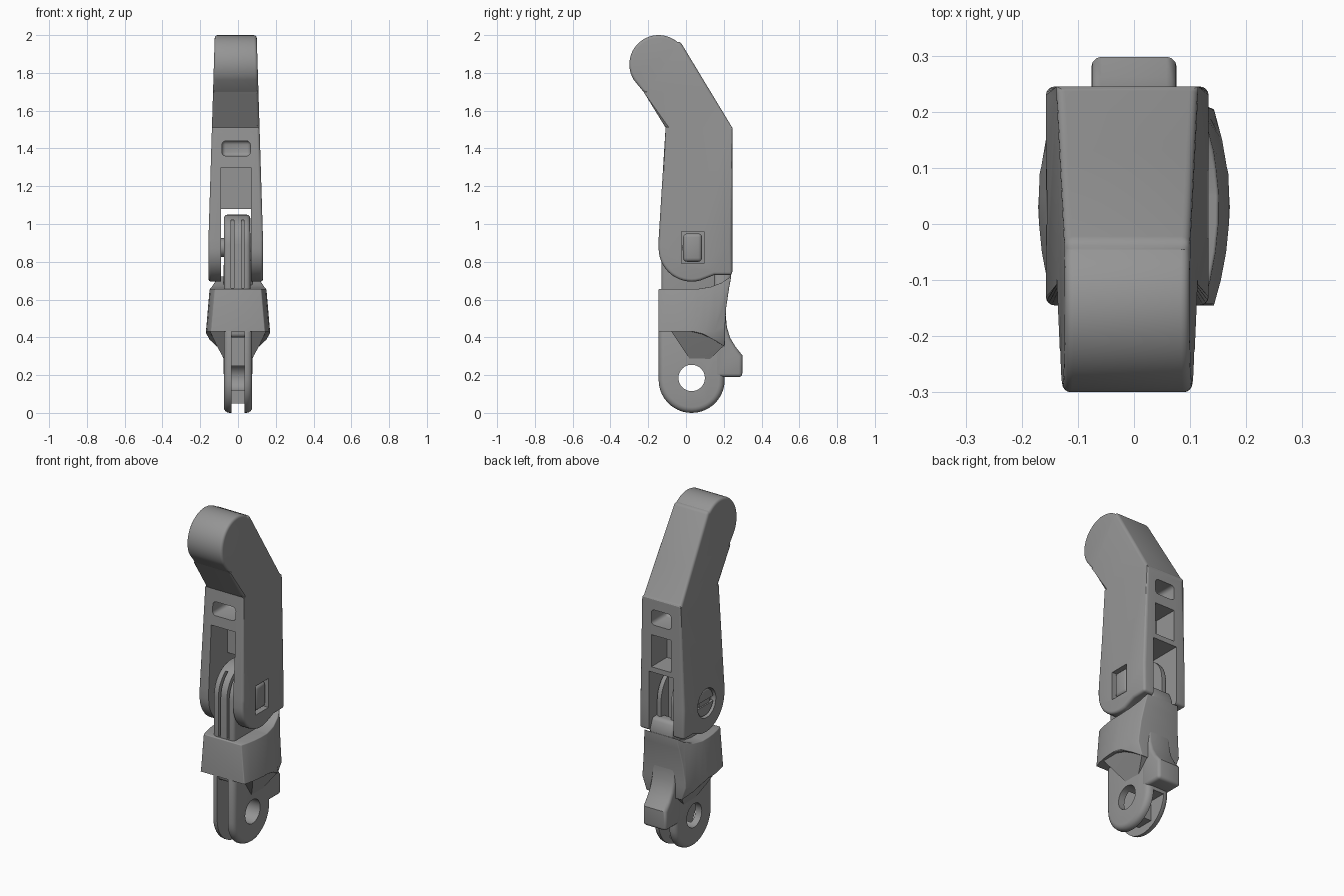
import bpy, bmesh, math

if "Cube" in bpy.data.objects:
    bpy.data.objects.remove(bpy.data.objects["Cube"])

grey = bpy.data.materials.new("grey plastic")
grey.diffuse_color = (0.3, 0.3, 0.3, 1)
grey.use_nodes = True
grey.node_tree.nodes["Principled BSDF"].inputs["Base Color"].default_value = grey.diffuse_color


def arc(cy, cz, r, a0, a1, n=16):
    """Points on a circle in the side (y, z) plane."""
    return [(cy + r * math.cos(math.radians(a0 + (a1 - a0) * i / n)),
             cz + r * math.sin(math.radians(a0 + (a1 - a0) * i / n))) for i in range(n + 1)]


def select(ob):
    bpy.ops.object.select_all(action='DESELECT')
    ob.select_set(True)
    bpy.context.view_layer.objects.active = ob


def prism(name, pts, x0, x1, bevel=0, cuts=(), warp=None, segs=3):
    """Extrude a side profile across x, cut it into bands, warp and bevel it."""
    bm = bmesh.new()
    f = bm.faces.new([bm.verts.new((x0, y, z)) for y, z in pts])
    ext = bmesh.ops.extrude_face_region(bm, geom=[f])
    for v in ext["geom"]:
        if isinstance(v, bmesh.types.BMVert):
            v.co.x = x1
    for axis, at in cuts:
        co, no = [0, 0, 0], [0, 0, 0]
        co[axis], no[axis] = at, 1
        bmesh.ops.bisect_plane(bm, geom=bm.verts[:] + bm.edges[:] + bm.faces[:],
                               plane_co=co, plane_no=no)
    if warp:
        for v in bm.verts:
            v.co = warp(*v.co)
    bmesh.ops.recalc_face_normals(bm, faces=bm.faces)
    me = bpy.data.meshes.new(name)
    bm.to_mesh(me)
    bm.free()
    me.materials.append(grey)
    ob = bpy.data.objects.new(name, me)
    bpy.context.collection.objects.link(ob)
    select(ob)
    if bevel:
        m = ob.modifiers.new("round", 'BEVEL')
        m.width, m.segments, m.limit_method = bevel, segs, 'ANGLE'
        m.angle_limit = math.radians(50)
        bpy.ops.object.modifier_apply(modifier="round")
    bpy.ops.object.shade_smooth_by_angle(angle=math.radians(32))
    return ob


def box(name, x0, x1, y0, y1, z0, z1, bevel=0):
    return prism(name, [(y0, z0), (y1, z0), (y1, z1), (y0, z1)], x0, x1, bevel)


def cut(ob, *cutters):
    for c in cutters:
        c.hide_render = True
        select(ob)
        m = ob.modifiers.new("cut", 'BOOLEAN')
        m.operation, m.solver, m.object = 'DIFFERENCE', 'EXACT', c
        bpy.ops.object.modifier_apply(modifier="cut")
        bpy.data.objects.remove(c)
    select(ob)
    bpy.ops.object.shade_smooth_by_angle(angle=math.radians(32))


# Fingertip shell: bent side profile, narrowing towards the tip
def shell_width(x, y, z):
    half = 0.145 - 0.031 * max(0, z - 0.9)
    return (-0.012 + x * half, y, z)


shell_pts = ([(0.245, 0.73), (0.245, 1.51), (-0.03, 1.965)]
             + arc(-0.145, 1.845, 0.155, 50, 212, 22)
             + [(-0.225, 1.70), (-0.108, 1.51), (-0.145, 0.92)]
             + arc(0.03, 0.87, 0.175, 180, 285, 14) + [(0.15, 0.73)])
shell = prism("fingertip_shell", shell_pts, -1, 1, 0.032,
              [(2, 0.9), (2, 1.51), (2, 1.7)], shell_width, 4)
cut(shell,
    box("hinge_slot", -0.09, 0.07, -0.4, 0.4, 0.5, 1.08),
    box("front_window", -0.09, 0.07, -0.4, 0.03, 1.0, 1.30),
    box("front_upper_window", -0.085, 0.065, -0.4, 0.03, 1.36, 1.44, 0.02),
    box("back_window", -0.075, 0.055, 0.10, 0.4, 1.11, 1.30),
    box("back_upper_window", -0.075, 0.055, 0.10, 0.4, 1.36, 1.45, 0.02),
    box("pin_window", 0.06, 0.3, -0.025, 0.095, 0.79, 0.96),
    prism("pin_hole", arc(0.03, 0.87, 0.085, 0, 345, 23), -0.3, -0.05))

# Hinge pin: squared end on one side, slotted round head on the other
prism("hinge_pin", arc(0.03, 0.875, 0.05, 0, 337.5, 15), -0.14, 0.1)
box("pin_end", 0.05, 0.125, -0.015, 0.085, 0.80, 0.95, 0.02)
head = prism("pin_head", arc(0.03, 0.87, 0.078, 0, 345, 23), -0.148, -0.09, 0.008)
cut(head, box("head_slot", -0.2, -0.13, -0.1, 0.16, 0.855, 0.885))

# Hinge tongue with a tendon groove, running up into the shell
tongue = prism("hinge_tongue", [(-0.13, 0.4), (0.19, 0.4), (0.19, 0.88)]
               + arc(0.03, 0.89, 0.16, 0, 180, 18), -0.075, 0.065, 0.02)
cut(tongue, box("tendon_groove_left", -0.037, -0.022, -0.3, -0.04, 0.66, 1.02),
    box("tendon_groove_right", 0.018, 0.033, -0.3, -0.04, 0.66, 1.02),
    box("rear_groove", -0.035, 0.03, 0.12, 0.4, 0.72, 1.2))


# Collar: bulging cuff that flares downwards
def cuff(x, y, z):
    half = 0.17 - 0.085 * max(0, z - 0.43) - 0.9 * (y - 0.03) ** 2
    if z < 0.425:
        half -= 5.0 * (0.425 - z) ** 2
    return (x * half, y, z)


collar_pts = ([(-0.145, 0.43), (0.03, 0.43), (0.09, 0.415), (0.15, 0.385), (0.205, 0.35)]
              + [(0.207, 0.46), (0.213, 0.56), (0.228, 0.66), (0.24, 0.725)]
              + [(0.19, 0.69), (0.13, 0.667), (0.06, 0.656), (-0.145, 0.656)])
prism("collar", collar_pts, -1, 1, 0.012,
      [(1, -0.1 + 0.05 * i) for i in range(6)] + [(2, 0.43)], cuff)

# Lower knuckle: forked eyelet below the collar
eye = prism("lower_eyelet", [(0.205, 0.19), (0.205, 0.46), (-0.145, 0.46), (-0.145, 0.175)]
            + arc(0.03, 0.175, 0.175, 190, 350, 20), -0.075, 0.075, 0.03, segs=4)
cut(eye, prism("eye_hole", arc(0.03, 0.185, 0.07, 0, 348, 29), -0.3, 0.3),
    box("front_fork_slot", -0.035, 0.035, -0.3, 0.0, -0.1, 0.43),
    box("lower_fork_slot", -0.035, 0.035, -0.3, 0.4, -0.1, 0.05),
    box("rear_fork_slot", -0.035, 0.035, 0.1, 0.4, -0.1, 0.17))

# Flared webs joining the eyelet to the underside of the collar
for side, sx in (("left", -1), ("right", 1)):
    prism("flare_" + side, [(0.03, 0.27), (0.09, 0.25), (0.20, 0.355), (0.18, 0.39),
                            (0.03, 0.435), (-0.08, 0.435)], 0.05, 0.15, 0,
          [(2, 0.3), (2, 0.36)],
          lambda x, y, z, s=sx: (s * min(x, 0.06 + 0.55 * max(0, z - 0.26)), y, z))

# Rear tab: concave lever sweeping out at the back
prism("rear_tab", [(0.15, 0.19), (0.298, 0.19), (0.298, 0.305), (0.262, 0.35), (0.235, 0.395),
                   (0.217, 0.45), (0.21, 0.52), (0.215, 0.60), (0.228, 0.67), (0.24, 0.735),
                   (0.215, 0.80), (0.15, 0.80)], -0.076, 0.076, 0.018)
